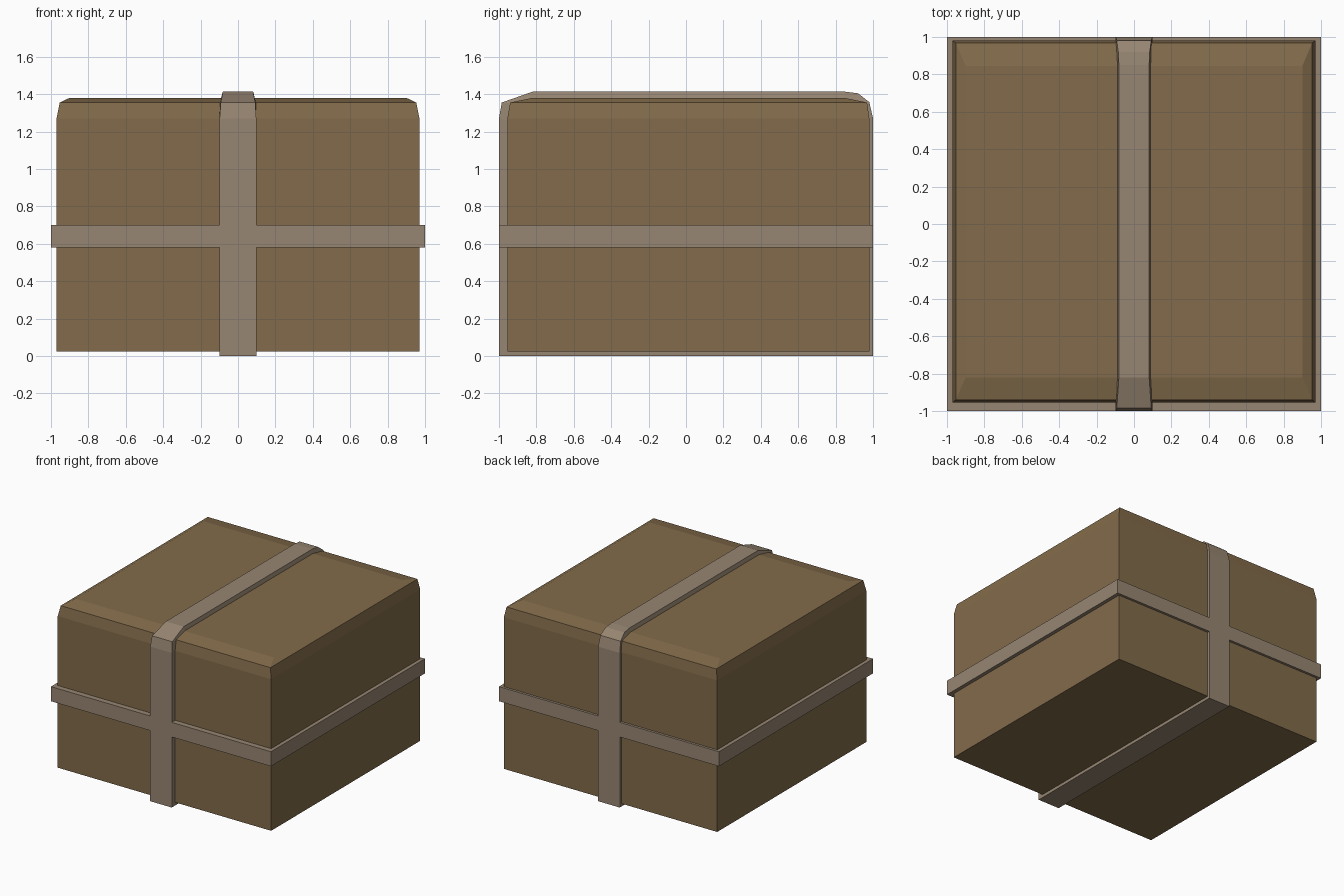
import bpy

if "Cube" in bpy.data.objects:
    bpy.data.objects.remove(bpy.data.objects["Cube"])


def material(name, rgb):
    m = bpy.data.materials.new(name)
    m.diffuse_color = (*rgb, 1)
    m.use_nodes = True
    m.node_tree.nodes["Principled BSDF"].inputs["Base Color"].default_value = m.diffuse_color
    return m


def make(name, verts, faces, mat):
    me = bpy.data.meshes.new(name)
    me.from_pydata(verts, [], faces)
    me.materials.append(mat)
    ob = bpy.data.objects.new(name, me)
    bpy.context.collection.objects.link(ob)
    return ob


def rect(x, y0, y1, z):
    return [(-x, y0, z), (x, y0, z), (x, y1, z), (-x, y1, z)]


def bridge(rings, closed=False):
    """Quads joining consecutive rings of equal length."""
    n, k = len(rings[0]), len(rings)
    faces = []
    for r in range(k if closed else k - 1):
        a, b = r * n, (r + 1) % k * n
        faces += [(a + i, a + (i + 1) % n, b + (i + 1) % n, b + i) for i in range(n)]
    return [v for ring in rings for v in ring], faces


card = material("cardboard", (0.223, 0.147, 0.069))
tape = material("strap_tan", (0.31, 0.238, 0.168))

# Box body with softened top edges
rings = [rect(0.97, -0.955, 0.98, 0.025), rect(0.97, -0.955, 0.98, 1.27),
         rect(0.953, -0.94, 0.968, 1.355), rect(0.90, -0.82, 0.845, 1.38)]
verts, faces = bridge(rings)
faces += [(3, 2, 1, 0), (12, 13, 14, 15)]
make("box", verts, faces, card)

# Horizontal strap around the middle
rings = [rect(0.965, -0.95, 0.975, 0.58), rect(1, -1, 1, 0.58),
         rect(1, -1, 1, 0.70), rect(0.965, -0.95, 0.975, 0.70)]
verts, faces = bridge(rings)
make("horizontal_strap", verts, faces, tape)

# Vertical strap: outer (y, z), inner (y, z), outer half width, inner half width
path = [
    (-1, 0, -0.95, 0.03, 0.098, 0.098),
    (-1, 1.27, -0.95, 1.26, 0.098, 0.098),
    (-0.985, 1.355, -0.935, 1.35, 0.092, 0.097),
    (-0.82, 1.413, -0.82, 1.375, 0.081, 0.09),
    (0.85, 1.413, 0.845, 1.375, 0.081, 0.09),
    (0.92, 1.404, 0.90, 1.362, 0.084, 0.092),
    (0.98, 1.357, 0.963, 1.35, 0.092, 0.097),
    (1, 1.27, 0.975, 1.26, 0.098, 0.098),
    (1, 0, 0.975, 0.03, 0.098, 0.098),
]
rings = [[(-wi, yi, zi), (-wo, yo, zo), (wo, yo, zo), (wi, yi, zi)]
         for yo, zo, yi, zi, wo, wi in path]
verts, faces = bridge(rings, closed=True)
# Drop the hidden faces against the box
faces = [f for i, f in enumerate(faces) if i % 4 != 3]
make("vertical_strap", verts, [f[::-1] for f in faces], tape)
